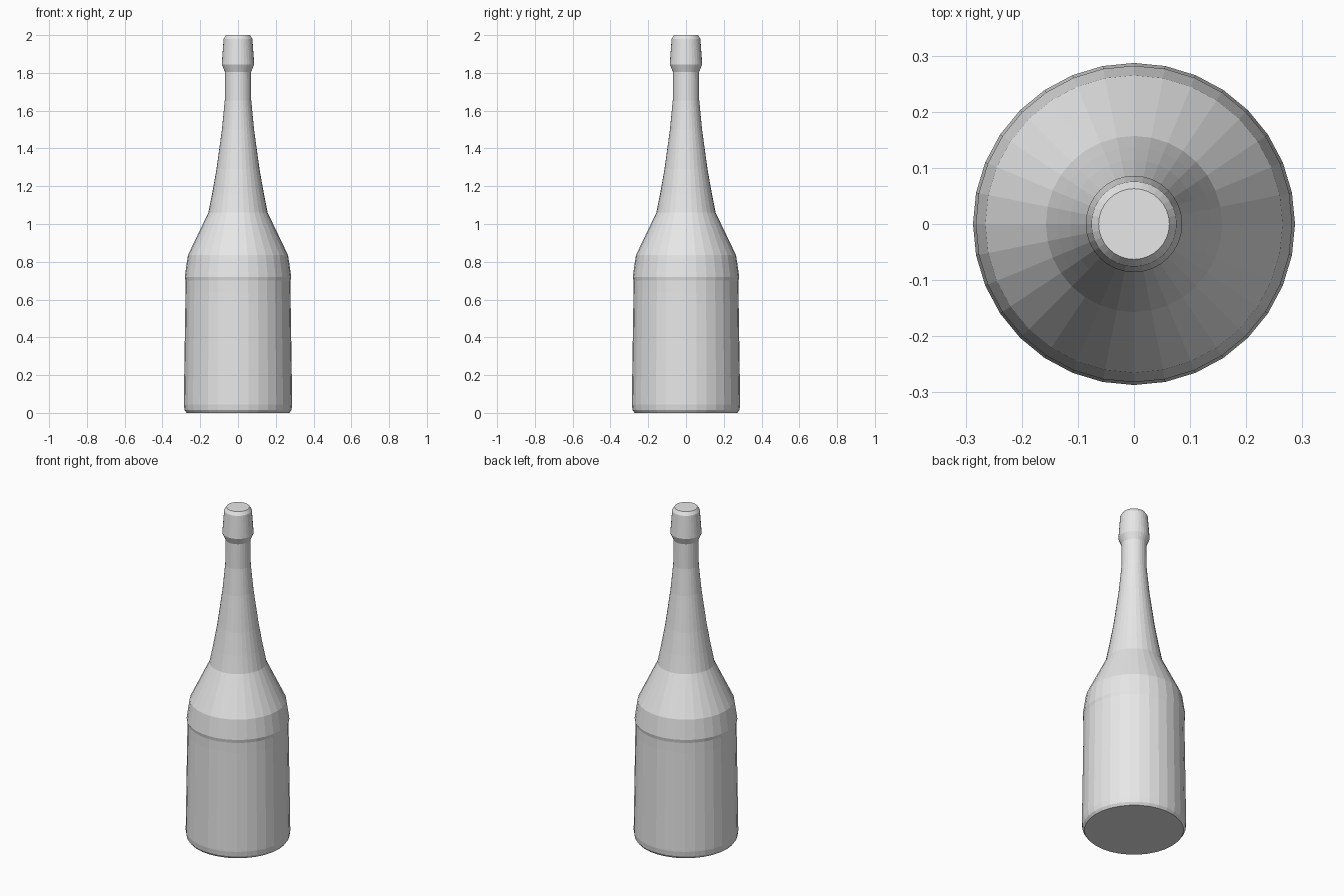
import bpy
import bmesh
from math import cos, sin, tau

default_cube = bpy.data.objects.get("Cube")
if default_cube:
    bpy.data.objects.remove(default_cube, do_unlink=True)

SIDES = 32

# Single plain material
grey = bpy.data.materials.new("light grey")
grey.use_nodes = True
colour = (0.8, 0.8, 0.8, 1.0)
grey.diffuse_color = colour
grey.node_tree.nodes["Principled BSDF"].inputs["Base Color"].default_value = colour

# Bottle outline as (radius, height), from base to mouth
outline = [
    (0.272, 0.0), (0.283, 0.015), (0.287, 0.045),      # rounded foot
    (0.278, 0.64), (0.278, 0.70), (0.282, 0.72),       # tapering body and rim
    (0.265, 0.835), (0.157, 1.06),                     # shoulder
    (0.137, 1.16), (0.114, 1.29), (0.085, 1.50),       # flaring neck
    (0.070, 1.655), (0.069, 1.805),                    # straight neck
    (0.086, 1.845), (0.076, 1.98), (0.063, 2.0),       # lip
]


def lathe(name, profile, material):
    """Spin a profile round z and close both ends with flat caps."""
    bm = bmesh.new()
    rings = [
        [bm.verts.new((r * cos(tau * i / SIDES), r * sin(tau * i / SIDES), z))
         for i in range(SIDES)]
        for r, z in profile
    ]
    for low, high in zip(rings, rings[1:]):
        for i in range(SIDES):
            j = (i + 1) % SIDES
            bm.faces.new((low[i], low[j], high[j], high[i]))
    bm.faces.new(rings[0][::-1])
    bm.faces.new(rings[-1])
    mesh = bpy.data.meshes.new(name)
    bm.to_mesh(mesh)
    bm.free()
    mesh.materials.append(material)
    obj = bpy.data.objects.new(name, mesh)
    bpy.context.collection.objects.link(obj)
    return obj


lathe("bottle", outline, grey)
